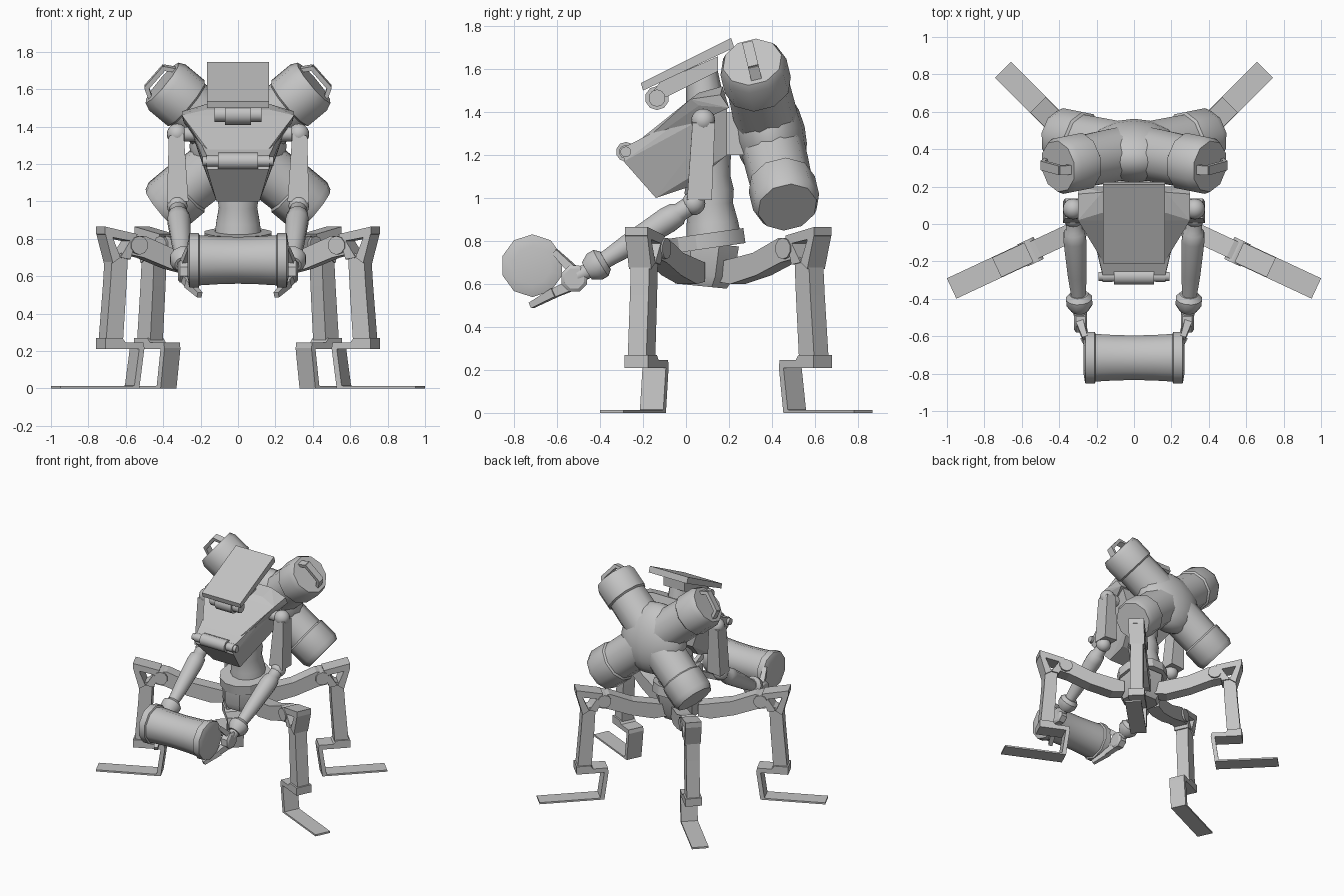
import bpy, bmesh, math
from mathutils import Vector, Matrix

if "Cube" in bpy.data.objects:
    bpy.data.objects.remove(bpy.data.objects["Cube"])

grey = bpy.data.materials.new("plain_grey")
grey.diffuse_color = (0.55, 0.55, 0.55, 1)
grey.use_nodes = True
grey.node_tree.nodes["Principled BSDF"].inputs["Base Color"].default_value = grey.diffuse_color


def finish(name, bm, smooth=None, matrix=None):
    bmesh.ops.recalc_face_normals(bm, faces=bm.faces)
    me = bpy.data.meshes.new(name)
    bm.to_mesh(me)
    bm.free()
    me.materials.append(grey)
    ob = bpy.data.objects.new(name, me)
    bpy.context.collection.objects.link(ob)
    if matrix:
        ob.matrix_world = matrix
    if smooth:
        bpy.ops.object.select_all(action='DESELECT')
        ob.select_set(True)
        bpy.context.view_layer.objects.active = ob
        bpy.ops.object.shade_smooth_by_angle(angle=math.radians(smooth))
    return ob


def lathe(name, a, b, rings, n=12, smooth=50, matrix=None):
    """Round part along a-b; rings are (fraction along axis, radius)."""
    a, b = Vector(a), Vector(b)
    q = (b - a).to_track_quat('Z', 'Y')
    bm = bmesh.new()
    loops = []
    for t, r in rings:
        c = a.lerp(b, t)
        loops.append([bm.verts.new(c + q @ Vector((r * math.cos(u), r * math.sin(u), 0)))
                      for u in (2 * math.pi * (i + .5) / n for i in range(n))])
    for l0, l1 in zip(loops, loops[1:]):
        for i in range(n):
            j = (i + 1) % n
            bm.faces.new((l0[i], l0[j], l1[j], l1[i]))
    bm.faces.new(loops[0])
    bm.faces.new(loops[-1])
    return finish(name, bm, smooth, matrix)


def extrude(name, pts, width, matrix):
    """Side profile in (x, z), given a width along y."""
    bm = bmesh.new()
    sides = [[bm.verts.new((x, s * width / 2, z)) for x, z in pts] for s in (-1, 1)]
    n = len(pts)
    for i in range(n):
        j = (i + 1) % n
        bm.faces.new((sides[0][i], sides[0][j], sides[1][j], sides[1][i]))
    bm.faces.new(sides[0])
    bm.faces.new(sides[1])
    return finish(name, bm, None, matrix)


def hull(name, pts):
    bm = bmesh.new()
    for p in pts:
        bm.verts.new(p)
    bmesh.ops.convex_hull(bm, input=bm.verts)
    return finish(name, bm)


def mirrored(pts):
    return [(s * x, y, z) for x, y, z in pts for s in (-1, 1)]


def ball(name, c, r, scale=(1, 1, 1), rot=Matrix()):
    bm = bmesh.new()
    bmesh.ops.create_uvsphere(bm, u_segments=16, v_segments=10, radius=r)
    return finish(name, bm, 60, Matrix.Translation(c) @ rot @ Matrix.Diagonal((*scale, 1)))


# Legs: one side profile placed four times
leg_parts = [
    ("foot", [(.61, 0), (1.076, 0), (1.076, .013), (.65, .013), (.61, .02)], .12),
    ("shank", [(.61, 0), (.64, .01), (.61, .215), (.585, .24), (.58, .215)], .12),
    ("ankle", [(.585, .21), (.81, .21), (.81, .27), (.71, .27), (.69, .245), (.585, .245)], .12),
    ("calf", [(.70, .26), (.80, .26), (.775, .55), (.765, .70), (.67, .74), (.68, .55)], .095),
    ("knee_top_bar", [(.62, .825), (.81, .865), (.81, .825), (.78, .81), (.64, .785)], .115),
    ("knee_outer_strut", [(.81, .83), (.765, .67), (.72, .70), (.775, .83)], .115),
    ("knee_inner_strut", [(.62, .825), (.655, .80), (.72, .70), (.66, .69)], .115),
    ("thigh", [(.16, .61), (.16, .70), (.40, .745), (.57, .815), (.66, .80),
               (.68, .72), (.58, .70), (.42, .64), (.25, .60)], .10)]
for side in (-1, 1):
    for end, ox, oy, ang in (("front", 0, .11, -25), ("rear", -.06, .064, 45)):
        a = math.radians(ang if side > 0 else 180 - ang)
        m = Matrix.Translation((side * ox, oy, 0)) @ Matrix.Rotation(a, 4, 'Z')
        for part, pts, w in leg_parts:
            extrude(f"{end}_{part}", pts, w, m)
        lathe(f"{end}_knee_joint", (.61, -.065, .765), (.61, .065, .765),
              [(0, .05), (1, .05)], 10, 40, m)

# Hip hub, waist ring and waist column
lathe("hip_hub", (0, .07, .59), (0, .09, .79), [(0, .13), (.25, .16), (1, .17)], 8, 30)
lathe("waist_ring", (0, .10, .765), (0, .09, .835), [(0, .185), (1, .185)], 12, 30)
lathe("waist", (0, .13, .80), (0, .09, 1.22),
      [(0, .13), (.2, .12), (.4, .105), (.55, .115), (.7, .105), (1, .12)], 14, 60)

# Chest, its sloping top shell and front roll bar
hull("chest", mirrored([(.165, -.28, 1.24), (.165, -.29, 1.17), (.115, -.14, 1.0),
                        (.115, .01, 1.05), (.19, .19, 1.2), (.27, .19, 1.43),
                        (.24, .03, 1.40)]))
hull("chest_shell", mirrored([(.13, -.26, 1.235), (.13, -.26, 1.205), (.29, .06, 1.43),
                              (.30, .02, 1.46), (.30, .16, 1.48), (.29, .20, 1.42),
                              (.17, .17, 1.52), (.17, .06, 1.49)]))
hull("back_mount", mirrored([(.12, .15, 1.2), (.12, .15, 1.4), (.12, .32, 1.4), (.12, .35, 1.2)]))
lathe("chest_bar", (-.19, -.28, 1.215), (.19, -.28, 1.215),
      [(0, .025), (.06, .025), (.06, .032), (.22, .03), (.22, .046),
       (.78, .046), (.78, .03), (.94, .032), (.94, .025), (1, .025)], 10, 40)

# Head: flat tilted panel, support beam, eye roll
hull("head_panel", mirrored([(.165, -.21, 1.535), (.165, -.20, 1.50), (.165, .21, 1.745),
                             (.165, .225, 1.70)]))
hull("head_beam", mirrored([(.09, -.15, 1.50), (.09, -.09, 1.47), (.09, .15, 1.59),
                            (.09, .15, 1.66), (.09, -.12, 1.54)]))
lathe("neck", (0, .09, 1.44), (0, .07, 1.62), [(0, .09), (1, .07)], 10, 40)
lathe("head_roll", (-.125, -.135, 1.465), (.125, -.135, 1.465),
      [(0, .04), (.22, .04), (.22, .056), (.78, .056), (.78, .04), (1, .04)], 10, 40)

# Arms and claws
for s in (-1, 1):
    ball("shoulder", (s * .325, .08, 1.36), .056)
    lathe("shoulder_axle", (s * .2, .08, 1.36), (s * .33, .08, 1.36), [(0, .04), (1, .04)])
    hull("upper_arm", [(s * x, y, z) for x, y, z in (
        (.29, .03, 1.36), (.37, .03, 1.35), (.29, .135, 1.36), (.37, .135, 1.35),
        (.265, .005, 1.0), (.38, .005, .99), (.265, .12, 1.0), (.38, .12, .99))])
    ball("elbow", (s * .325, .035, .975), .055)
    lathe("forearm", (s * .325, .05, .985), (s * .295, -.41, .69),
          [(0, .045), (.17, .045), (.2, .058), (.3, .063), (.7, .052), (.9, .042), (1, .042)])
    lathe("wrist_ring", (s * .295, -.375, .71), (s * .29, -.46, .66),
          [(0, .05), (.25, .072), (.6, .072), (1, .048)], 12, 40)
    lathe("hand", (s * .29, -.44, .67), (s * .285, -.53, .625), [(0, .04), (1, .035)], 8)
    lathe("claw_joint", (s * .25, -.52, .625), (s * .32, -.52, .625),
          [(0, .05), (.15, .065), (.85, .065), (1, .05)], 8, 30)
    lathe("upper_finger", (s * .29, -.52, .66), (s * .26, -.61, .75), [(0, .03), (1, .02)], 4, None)
    lathe("lower_finger", (s * .285, -.53, .595), (s * .25, -.63, .55),
          [(0, .035), (1, .028)], 4, None)
    lathe("finger_tip", (s * .265, -.61, .56), (s * .205, -.72, .50),
          [(0, .03), (1, .02)], 4, None)

# Carried drum with end rims
lathe("drum", (-.27, -.715, .685), (.27, -.715, .685),
      [(0, .09), (.015, .14), (.02, .146), (.11, .146), (.12, .134), (.3, .128), (.5, .125),
       (.7, .128), (.88, .134), (.89, .146), (.98, .146), (.985, .14), (1, .09)], 10, 42)

# Crossed back tanks, lying in a leaning plane
up = Vector((0, -.235, .972))
centre = Vector((0, .39, 1.295))
normal = Vector((0, .972, .235))
lean = Matrix.Rotation(math.atan2(.235, .972), 4, 'X')
ball("tank_core", centre, .26, (1, .64, 1), lean)
for s in (-1, 1):
    for v in (-1, 1):
        d = Vector((s * .76, 0, 0)) + up * (v * .65)
        lathe("tank", centre, centre + d * .535,
              [(0, .15), (.4, .148), (.66, .145), (.68, .158), (.93, .158), (1, .14)], 10, 42)
    # Lifting handle on each upper tank end
    d = Vector((s * .76, 0, 0)) + up * .65
    side = Vector((s * -.65, 0, 0)) + up * .76
    base = centre + d * .52
    for name, quad in (("handle_grip", ((-.08, .05), (.08, .05), (.075, .075), (-.075, .075))),
                       ("handle_post", ((-.12, 0), (-.095, 0), (-.055, .065), (-.08, .07))),
                       ("handle_post", ((.12, 0), (.095, 0), (.055, .065), (.08, .07)))):
        hull(name, [base + side * p + d * h + normal * w
                    for p, h in quad for w in (-.025, .025)])
